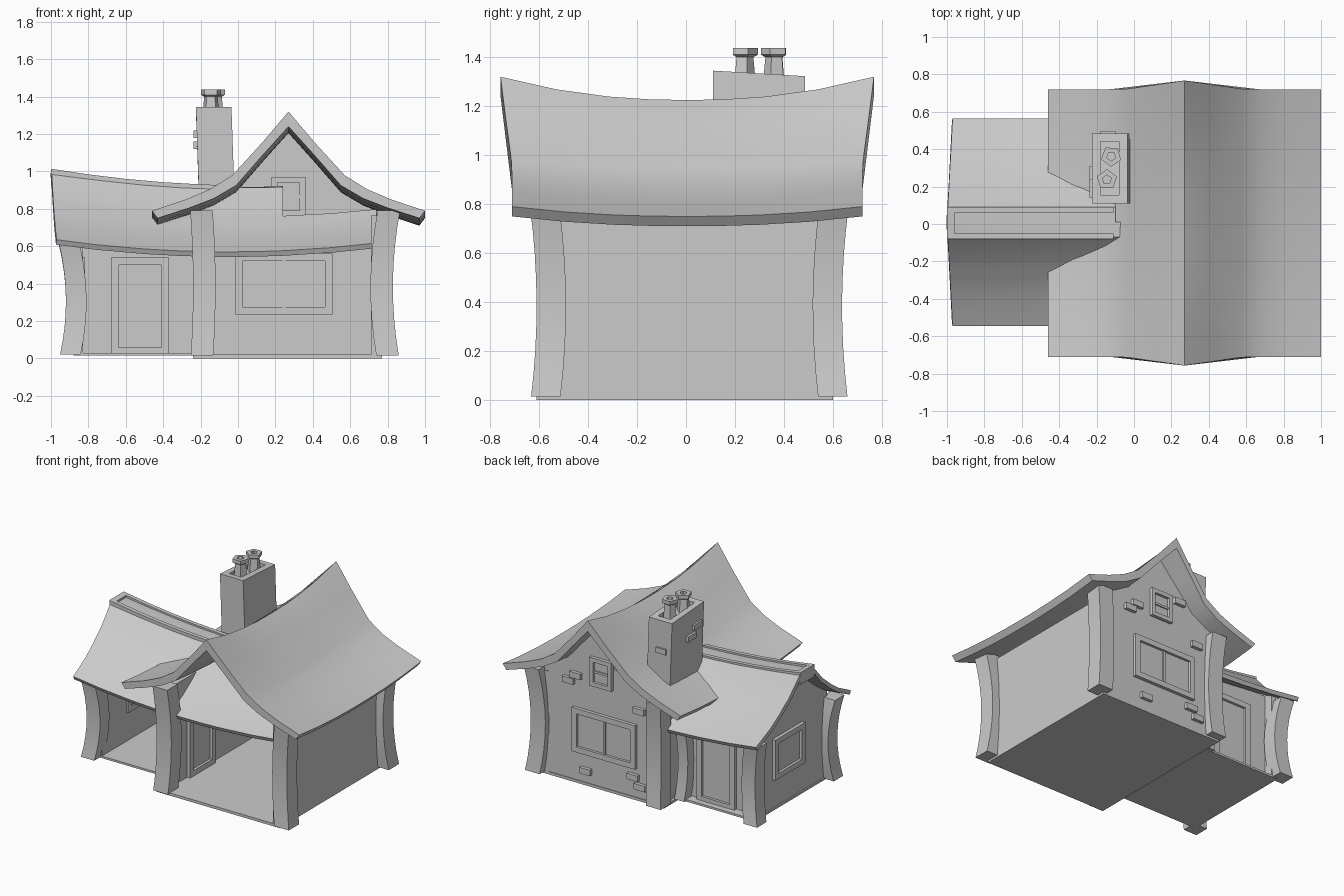
import bpy, bmesh, math

cube = bpy.data.objects.get("Cube")
if cube:
    bpy.data.objects.remove(cube)

GREY = (0.6, 0.6, 0.6, 1)
mat = bpy.data.materials.new("plain grey")
mat.use_nodes = True
mat.diffuse_color = GREY
mat.node_tree.nodes["Principled BSDF"].inputs["Base Color"].default_value = GREY


def finish(name, bm):
    bmesh.ops.recalc_face_normals(bm, faces=bm.faces)
    me = bpy.data.meshes.new(name)
    bm.to_mesh(me)
    bm.free()
    me.materials.append(mat)
    ob = bpy.data.objects.new(name, me)
    bpy.context.collection.objects.link(ob)
    return ob


def select(ob):
    bpy.ops.object.select_all(action="DESELECT")
    ob.select_set(True)
    bpy.context.view_layer.objects.active = ob


def smooth(ob):
    select(ob)
    bpy.ops.object.shade_smooth_by_angle(angle=math.radians(35))


def loft(name, rings):
    """Closed solid through a list of equal-length point rings."""
    bm = bmesh.new()
    vs = [[bm.verts.new(p) for p in r] for r in rings]
    n = len(vs[0])
    for a, b in zip(vs, vs[1:]):
        for i in range(n):
            j = (i + 1) % n
            bm.faces.new((a[i], a[j], b[j], b[i]))
    bm.faces.new(vs[0])
    bm.faces.new(vs[-1])
    return finish(name, bm)


def rect(x0, x1, y0, y1, z):
    return [(x0, y0, z), (x1, y0, z), (x1, y1, z), (x0, y1, z)]


def box(name, x, y, z):
    return loft(name, [rect(*x, *y, z[0]), rect(*x, *y, z[1])])


def interp(x, pts):
    for (a, p), (b, q) in zip(pts, pts[1:]):
        if x <= b:
            return p + (q - p) * (x - a) / (b - a)
    return pts[-1][1]


# Main roof: steep flared gable with a sagging ridge
RX = 0.27
main_top = [(0, 1.32), (0.14, 1.155), (0.3, 0.98), (0.42, 0.905), (0.55, 0.85), (0.73, 0.79)]
main_under = [(0, 1.24), (0.14, 1.085), (0.28, 0.925), (0.4, 0.855), (0.53, 0.805), (0.7, 0.75)]
top_sag = [(0, 0.095), (0.14, 0.035), (0.73, 0.04)]
under_sag = [(0, 0.035), (0.73, 0.04)]


def roof_line(prof, sags, v):
    pts = [(-d, z) for d, z in reversed(prof)] + prof[1:]
    line = []
    for u, z in pts:
        half = 0.715 + 0.047 * max(0, 1 - abs(u) / 0.32)
        sag = interp(abs(u), sags) * (1 - abs(v) ** 2.2)
        line.append((RX + u, v * half + 0.005, z - sag))
    return line


smooth(loft("main_roof", [roof_line(main_top, top_sag, v) + roof_line(main_under, under_sag, v)[::-1]
                          for v in (-1, -0.7, -0.42, -0.2, 0, 0.2, 0.42, 0.7, 1)]))

# Wing roof: lower cross roof that runs on inside the main house
wing_prof = [(0, 1.0), (0.08, 0.995), (0.2, 0.865), (0.24, 0.835),
             (0.3, 0.785), (0.4, 0.715), (0.555, 0.635)]


def wing_roof(x, y):
    d = abs(y - 0.01)
    end = -0.03 * max(0, 1 - d / 0.55) if x < -0.95 else 0
    dip = 0.065 * (1 - min(1.2, ((x + 0.05) / 0.92) ** 2))
    extra = max(0, min(0.02 * (1 - d / 0.56) * (x + 1), 0.02))
    return (x + end, y, interp(d, wing_prof) - dip - extra)


xs = [-0.97, -0.75, -0.5, -0.3, -0.1, 0.08, 0.24, 0.5, 0.74]
ys = [0.01 - d for d, _ in reversed(wing_prof)] + [0.01 + d for d, _ in wing_prof[1:]]
bm = bmesh.new()
grid = [[bm.verts.new(wing_roof(x, y)) for y in ys] for x in xs]
for i in range(len(xs) - 1):
    for j in range(len(ys) - 1):
        if (xs[i] < -0.11 or ys[j] < 0) and (xs[i] < 0.23 or ys[j + 1] < -0.22):
            bm.faces.new((grid[i][j], grid[i + 1][j], grid[i + 1][j + 1], grid[i][j + 1]))
bmesh.ops.delete(bm, geom=[v for v in bm.verts if not v.link_faces], context="VERTS")
wing = finish("wing_roof", bm)
if sum(p.normal.z for p in wing.data.polygons) < 0:
    wing.data.flip_normals()
thick = wing.modifiers.new("thickness", "SOLIDIFY")
thick.thickness, thick.offset = 0.03, -1
select(wing)
bpy.ops.object.modifier_apply(modifier=thick.name)
smooth(wing)


# Open channel along the wing ridge
def ridge_bar(name, y0, y1, top, stations):
    rings = []
    for x in stations:
        z = wing_roof(x, 0.01)[2] + 0.01
        rings.append([(x, y0, z + top), (x, y1, z + top), (x, y1, z - 0.09), (x, y0, z - 0.09)])
    loft(name, rings)


run = [-1, -0.8, -0.6, -0.4, -0.2, -0.11]
ridge_bar("ridge_rim_front", -0.08, -0.05, 0, run)
ridge_bar("ridge_rim_back", 0.06, 0.09, 0, run)
ridge_bar("ridge_rim_end", -0.05, 0.06, 0, [-1, -0.96])

# Floors and walls, with the front left open
box("main_floor", (-0.24, 0.77), (-0.61, 0.6), (0.0, 0.02))
box("wing_floor", (-0.88, -0.2), (-0.41, 0.45), (0.015, 0.03))
box("main_right_wall", (-0.22, -0.18), (-0.55, 0.57), (0.01, 0.76))
box("main_left_wall", (0.71, 0.77), (-0.605, 0.6), (0.01, 0.765))
box("wing_back_wall", (-0.87, -0.2), (0.34, 0.38), (0.02, 0.67))


def wall(name, outline, place, a, b):
    loft(name, [[place(p, z, d) for p, z in outline] for d in (a, b)])


def facing_y(p, z, d):
    return (p, d, z)


def facing_x(p, z, d):
    return (d, p, z)


gable = [(0.5, 0.01), (0.5, 0.79), (0.3, 0.91), (0.14, 1.09), (0, 1.24)]
wall("main_back_wall", [(RX + d, z) for d, z in gable] +
     [(RX - d, z) for d, z in reversed(gable[:-1])], facing_y, 0.545, 0.595)
end = [(0.43, 0.02), (0.43, 0.66), (0.3, 0.75), (0.2, 0.83), (0.08, 0.95)]
wall("wing_end_wall", [(0.02 + d, z) for d, z in end] +
     [(0.02 - d, z) for d, z in reversed(end)], facing_x, -0.87, -0.83)


# Waisted corner posts that lean out at head and foot
def post(name, x, y, sx, sy, z0, z1, w=0.06):
    rings = []
    for i in range(9):
        t = i / 8
        o = 0.035 * (2 * t - 0.95) ** 2
        cx, cy = x + sx * o, y + sy * o * 0.7
        rings.append(rect(cx - w, cx + w, cy - w, cy + w, z0 + (z1 - z0) * t))
    smooth(loft(name, rings))


for side, x, sx in (("right", -0.18, -0.4), ("left", 0.768, 1)):
    post("main_front_post_" + side, x, -0.55, sx, -1, 0.015, 0.79)
    post("main_back_post_" + side, x, 0.577, sx, 1, 0.015, 0.79)
post("wing_front_post", -0.865, -0.405, -1, -1, 0.02, 0.62, 0.055)
post("wing_back_post", -0.865, 0.45, -1, 1, 0.02, 0.61, 0.055)
post("wing_inner_post", -0.29, 0.41, 0.5, 1, 0.02, 0.6, 0.04)


# Framed openings that show on both sides of a wall
def opening(name, place, p, z, inner, outer, bars=(), rim=0.04):
    s = 1 if outer > inner else -1

    def slab(part, p0, p1, z0, z1, out):
        o = [(p0, z0), (p1, z0), (p1, z1), (p0, z1)]
        wall(name + part, o, place, inner - s * out * 0.5, outer + s * out)

    slab("_side_a", p[0], p[0] + rim, *z, 0.025)
    slab("_side_b", p[1] - rim, p[1], *z, 0.025)
    slab("_head", p[0] + rim, p[1] - rim, z[1] - rim, z[1], 0.025)
    slab("_sill", p[0] + rim, p[1] - rim, z[0], z[0] + rim, 0.025)
    slab("_panel", p[0] + rim, p[1] - rim, z[0] + rim, z[1] - rim, 0.006)
    mp, mz = sum(p) / 2, sum(z) / 2
    if "upright" in bars:
        slab("_upright", mp - 0.008, mp + 0.008, z[0] + rim, z[1] - rim, 0.015)
    if "cross" in bars:
        slab("_crossbar", p[0] + rim, p[1] - rim, mz - 0.008, mz + 0.008, 0.015)


opening("back_window", facing_y, (-0.015, 0.505), (0.235, 0.56), 0.545, 0.595, ("upright",))
opening("attic_window", facing_y, (0.18, 0.36), (0.76, 0.97), 0.545, 0.595, ("cross",), 0.03)
opening("door", facing_y, (-0.68, -0.37), (0.02, 0.54), 0.34, 0.38)
opening("end_window", facing_x, (-0.12, 0.23), (0.24, 0.54), -0.83, -0.87)
opening("inner_door", facing_x, (-0.34, -0.04), (0.02, 0.54), -0.22, -0.18)

# Loose bricks on the back wall
for x, z in ((0.48, 0.8), (0.54, 0.75), (-0.04, 0.67), (0.4, 0.11),
             (0.01, 0.17), (-0.05, 0.11), (0.11, 0.95)):
    box("wall_brick", (x - 0.045, x + 0.045), (0.585, 0.62), (z - 0.022, z + 0.022))

# Chimney stack with a sunken top
rings = []
for inset, z, lean in ((0, 0.76, 0.02), (0, 1.345, 0), (0.045, 1.345, 0), (0.045, 1.315, 0)):
    ring = rect(-0.225 + inset + lean, -0.035 - inset + lean, 0.11 + inset, 0.485 - inset, z)
    rings.append([(x, y, h - (y - 0.11) * 0.06) for x, y, h in ring])
loft("chimney", rings)
for y, z in ((0.19, 1.2), (0.26, 1.14)):
    box("chimney_side_brick", (-0.237, -0.2), (y - 0.05, y + 0.05), (z - 0.02, z + 0.02))
box("chimney_back_brick", (-0.18, -0.1), (0.47, 0.498), (1.08, 1.12))

# Five-sided chimney pots with hollow tops
pot = [(0.047, 1.3), (0.038, 1.4), (0.056, 1.41), (0.056, 1.437), (0.025, 1.437), (0.025, 1.4)]
for x, y, turn in ((-0.145, 0.237, 0.3), (-0.122, 0.362, 0.9)):
    loft("chimney_pot", [[(x + r * math.cos(turn + k * math.tau / 5),
                           y + r * math.sin(turn + k * math.tau / 5), z) for k in range(5)]
                         for r, z in pot])
